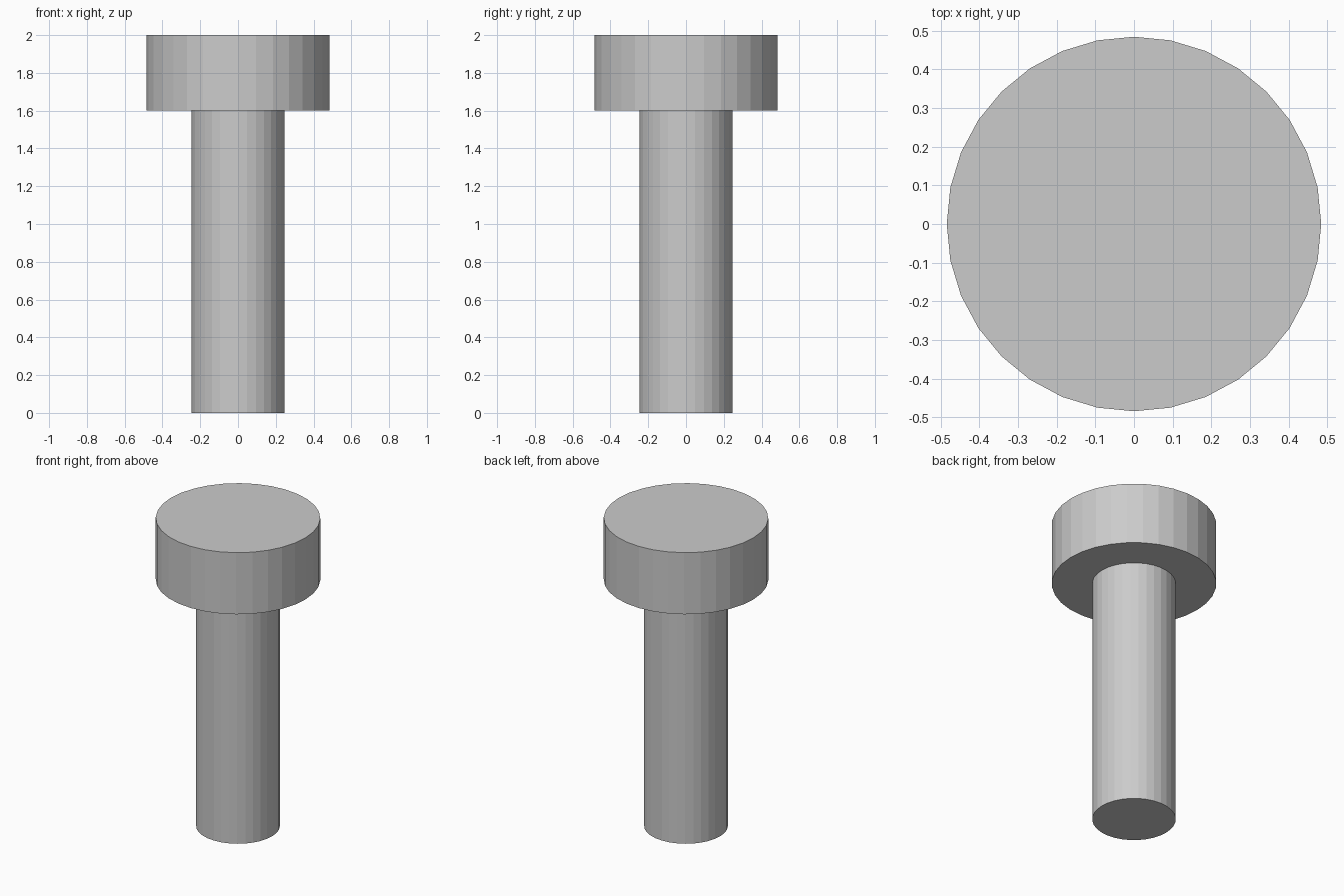
import bpy, bmesh
from math import cos, sin, tau

if "Cube" in bpy.data.objects:
    bpy.data.objects.remove(bpy.data.objects["Cube"])

SIDES = 32
# Half profile (radius, z): shank bottom, shank top, head underside, head top
PROFILE = [(0.246, 0.0), (0.246, 1.6), (0.484, 1.6), (0.484, 2.0)]


def lathe(name, profile, sides):
    bm = bmesh.new()
    rings = [[bm.verts.new((r * cos(tau * i / sides), r * sin(tau * i / sides), z))
              for i in range(sides)] for r, z in profile]
    for low, high in zip(rings, rings[1:]):
        for i in range(sides):
            j = (i + 1) % sides
            bm.faces.new((low[i], low[j], high[j], high[i]))
    # flat end caps
    bm.faces.new(rings[0][::-1])
    bm.faces.new(rings[-1])
    mesh = bpy.data.meshes.new(name)
    bm.to_mesh(mesh)
    bm.free()
    obj = bpy.data.objects.new(name, mesh)
    bpy.context.collection.objects.link(obj)
    return obj


# Flat-shaded bolt: shank and cylindrical head as one solid
lathe("bolt", PROFILE, SIDES)
